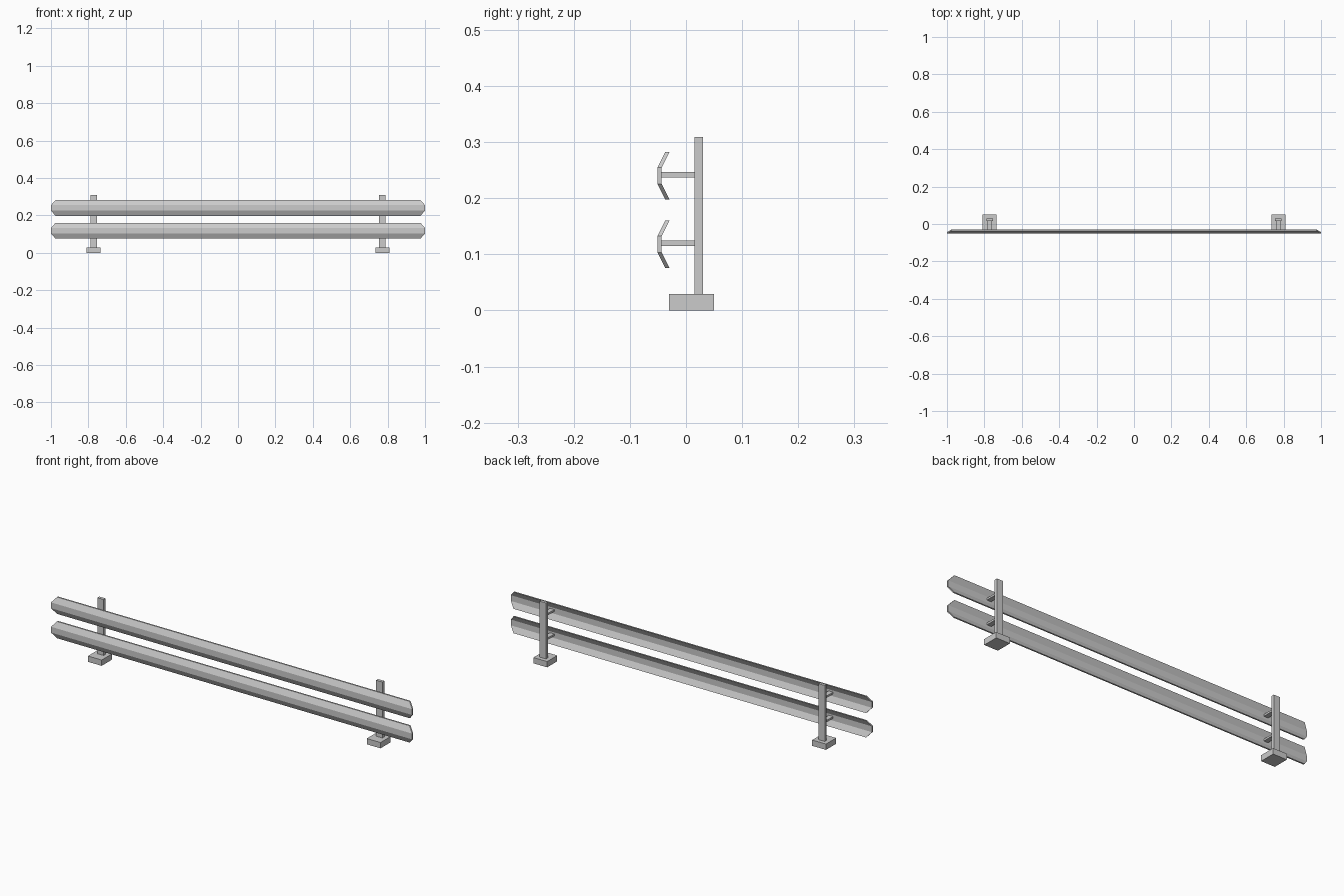
import bpy
import bmesh

if "Cube" in bpy.data.objects:
    bpy.data.objects.remove(bpy.data.objects["Cube"])


def mesh_object(name, bm):
    bmesh.ops.recalc_face_normals(bm, faces=bm.faces)
    mesh = bpy.data.meshes.new(name)
    bm.to_mesh(mesh)
    bm.free()
    obj = bpy.data.objects.new(name, mesh)
    bpy.context.collection.objects.link(obj)
    return obj


def box(name, x, y, z):
    bm = bmesh.new()
    bmesh.ops.create_cube(bm, size=1)
    for v in bm.verts:
        for i, (lo, hi) in enumerate((x, y, z)):
            v.co[i] = lo if v.co[i] < 0 else hi
    return mesh_object(name, bm)


def rail(name, zc):
    # Bent plate cross-section: (y, z offset, end inset), front then back
    front = [(-0.037, 0.042, 0.024), (-0.051, 0.0145, 0),
             (-0.051, -0.0145, 0), (-0.037, -0.042, 0.024)]
    back = [(y + 0.0075, z, i) for y, z, i in front]
    bm = bmesh.new()
    rings = []
    for side in (-1, 1):
        rings.append([[bm.verts.new((side * (1 - i), y, zc + z)) for y, z, i in row]
                      for row in (front, back)])
    (fl, bl), (fr, br) = rings
    for k in range(3):
        bm.faces.new((fl[k], fl[k + 1], fr[k + 1], fr[k]))
        bm.faces.new((bl[k], bl[k + 1], br[k + 1], br[k]))
        bm.faces.new((fl[k], fl[k + 1], bl[k + 1], bl[k]))
        bm.faces.new((fr[k], fr[k + 1], br[k + 1], br[k]))
    for k in (0, 3):
        bm.faces.new((fl[k], fr[k], br[k], bl[k]))
    return mesh_object(name, bm)


levels = {"lower": 0.118, "upper": 0.24}

# Rails
for label, z in levels.items():
    rail(label + "_rail", z)

# Footings, posts and rail brackets
for side, xc in (("left", -0.772), ("right", 0.772)):
    box(side + "_footing", (xc - 0.038, xc + 0.038), (-0.03, 0.05), (0, 0.029))
    box(side + "_post", (xc - 0.0175, xc + 0.0175), (0.015, 0.03), (0.029, 0.309))
    for label, z in levels.items():
        box(f"{side}_{label}_bracket", (xc - 0.012, xc + 0.012),
            (-0.0435, 0.015), (z - 0.003, z + 0.0065))
